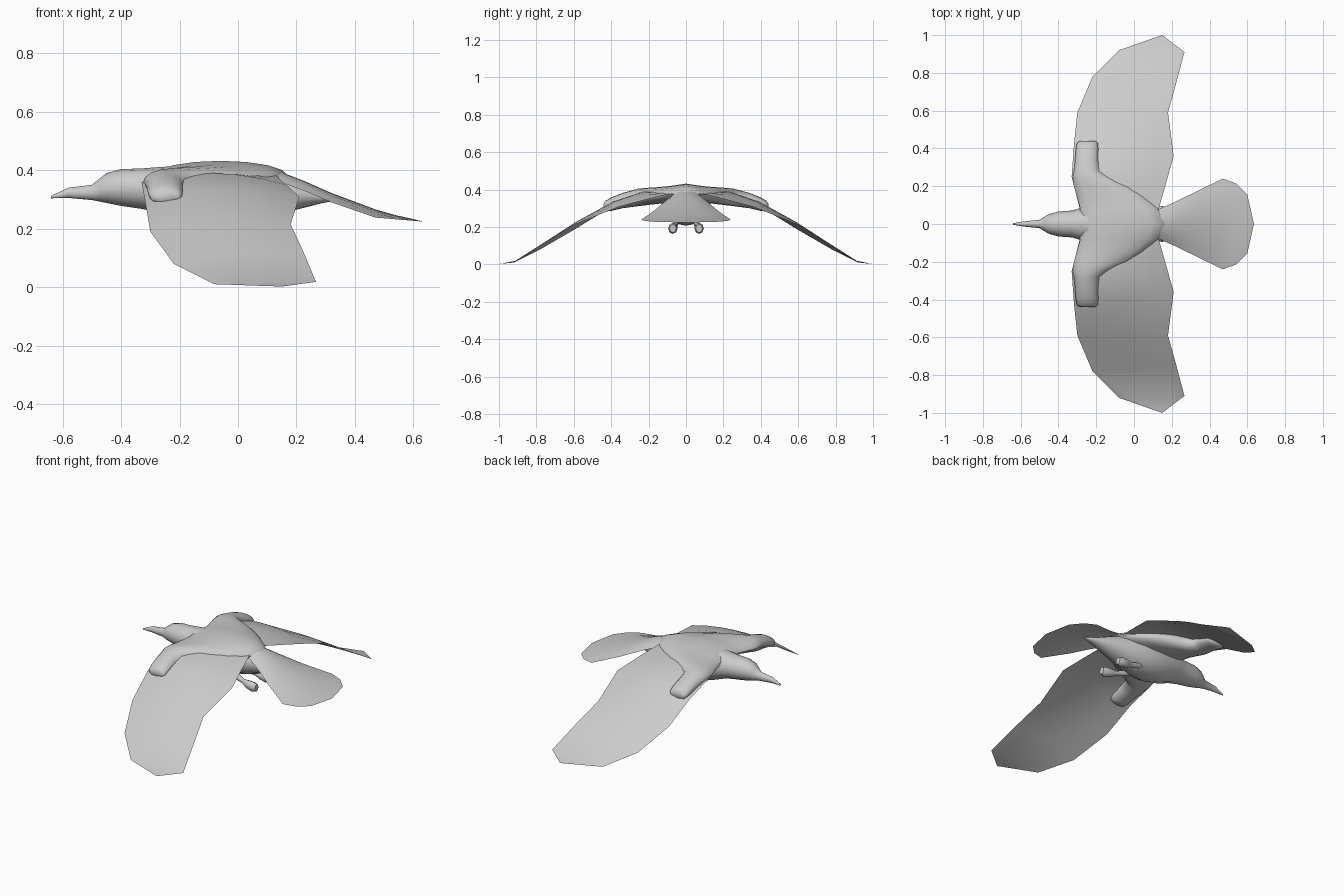
import bpy, math

if "Cube" in bpy.data.objects:
    bpy.data.objects.remove(bpy.data.objects["Cube"])

grey = bpy.data.materials.new("plain grey")
grey.diffuse_color = (0.6, 0.6, 0.6, 1)
grey.use_nodes = True
grey.node_tree.nodes["Principled BSDF"].inputs["Base Color"].default_value = grey.diffuse_color


def build(name, verts, faces, angle=50):
    mesh = bpy.data.meshes.new(name)
    mesh.from_pydata(verts, [], faces)
    mesh.materials.append(grey)
    obj = bpy.data.objects.new(name, mesh)
    bpy.context.collection.objects.link(obj)
    bpy.ops.object.select_all(action='DESELECT')
    obj.select_set(True)
    bpy.context.view_layer.objects.active = obj
    bpy.ops.object.mode_set(mode='EDIT')
    bpy.ops.mesh.select_all(action='SELECT')
    bpy.ops.mesh.remove_doubles(threshold=0.0005)
    bpy.ops.mesh.normals_make_consistent(inside=False)
    bpy.ops.object.mode_set(mode='OBJECT')
    bpy.ops.object.shade_smooth_by_angle(angle=math.radians(angle))
    return obj


def loft(name, rings):
    """Closed tube through equal-length rings."""
    n = len(rings[0])
    verts = [p for r in rings for p in r]
    faces = [(i * n + j, i * n + (j + 1) % n, (i + 1) * n + (j + 1) % n, (i + 1) * n + j)
             for i in range(len(rings) - 1) for j in range(n)]
    faces += [tuple(range(n)), tuple(range(len(verts) - n, len(verts)))]
    return build(name, verts, faces)


def sheet(name, rows):
    """Open surface through equal-length rows."""
    n = len(rows[0])
    verts = [p for r in rows for p in r]
    faces = [(i * n + j, i * n + j + 1, (i + 1) * n + j + 1, (i + 1) * n + j)
             for i in range(len(rows) - 1) for j in range(n - 1)]
    return build(name, verts, faces)


def circle(n):
    return [(math.cos(2 * math.pi * k / n), math.sin(2 * math.pi * k / n)) for k in range(n)]


# Body from beak to under-tail: x, half width, bottom z, top z
body = [(-.64, .004, .304, .312), (-.58, .014, .305, .340), (-.50, .022, .298, .350),
        (-.475, .038, .293, .370), (-.45, .052, .288, .390), (-.40, .066, .278, .404),
        (-.33, .071, .268, .406), (-.28, .085, .257, .410), (-.20, .105, .228, .415),
        (-.10, .115, .207, .425), (0, .11, .212, .418), (.10, .085, .236, .400),
        (.20, .055, .265, .365), (.29, .03, .288, .325), (.36, .004, .300, .306)]
loft("body", [[(x, w * c, (a + b) / 2 + (b - a) / 2 * s) for c, s in circle(16)]
              for x, w, a, b in body])

# Shoulders and upper arms, lofted across the back: y, front x, back x, bottom z, top z
half = [(0, -.29, .17, .33, .432), (.08, -.285, .13, .33, .420), (.14, -.30, .06, .325, .414),
        (.20, -.318, -.02, .318, .410), (.25, -.325, -.13, .312, .406),
        (.28, -.318, -.18, .308, .398), (.34, -.312, -.188, .300, .382),
        (.40, -.308, -.188, .286, .358), (.43, -.302, -.192, .283, .340),
        (.44, -.285, -.205, .292, .325)]
span = [(-y, *r) for y, *r in half[:0:-1]] + half
loft("shoulders", [[((f + b) / 2 + (b - f) / 2 * c, y, (lo + hi) / 2 + (hi - lo) / 2 * s)
                    for c, s in circle(16)] for y, f, b, lo, hi in span])

# Wings: leading edge point, trailing edge point, camber
wing = [((-.28, .05, .365), (.125, .06, .385), .015), ((-.33, .25, .36), (.165, .20, .350), .035),
        ((-.318, .42, .295), (.21, .36, .308), .035), ((-.30, .59, .19), (.18, .59, .215), .022),
        ((-.22, .78, .08), (.222, .74, .125), .012), ((-.08, .92, .01), (.267, .91, .018), .004),
        ((.15, 1, .002), (.15, 1, .002), 0)]
for side, label in ((1, "left"), (-1, "right")):
    rows = []
    for a, b, camber in wing:
        row = []
        for k in range(7):
            t = k / 6
            x, y, z = (p + (q - p) * t for p, q in zip(a, b))
            row.append((x, side * y, z + camber * 4 * t * (1 - t)))
        rows.append(row)
    sheet(label + "_wing", rows)

# Tail fan with a raised middle: x, half width, middle z, edge z
tail = [(.08, .085, .408, .375), (.13, .078, .400, .365), (.22, .118, .366, .332),
        (.32, .167, .322, .290), (.47, .24, .266, .238), (.54, .215, .246, .232),
        (.60, .155, .233, .227), (.635, 0, .224, .224)]
sheet("tail", [[(x, w * k / 4, m + (e - m) * (k / 4) ** 2) for k in range(-4, 5)]
               for x, w, m, e in tail])

# Tucked legs with rounded feet: x, y, z, half width, half height
leg = [(-.01, .05, .235, .012, .015), (.05, .058, .215, .016, .018), (.08, .062, .205, .012, .014),
       (.11, .067, .198, .022, .024), (.15, .07, .193, .025, .030), (.175, .07, .192, .018, .022)]
for side, label in ((1, "left"), (-1, "right")):
    loft(label + "_leg", [[(x, side * (y + w * c), z + h * s) for c, s in circle(8)]
                          for x, y, z, w, h in leg])
